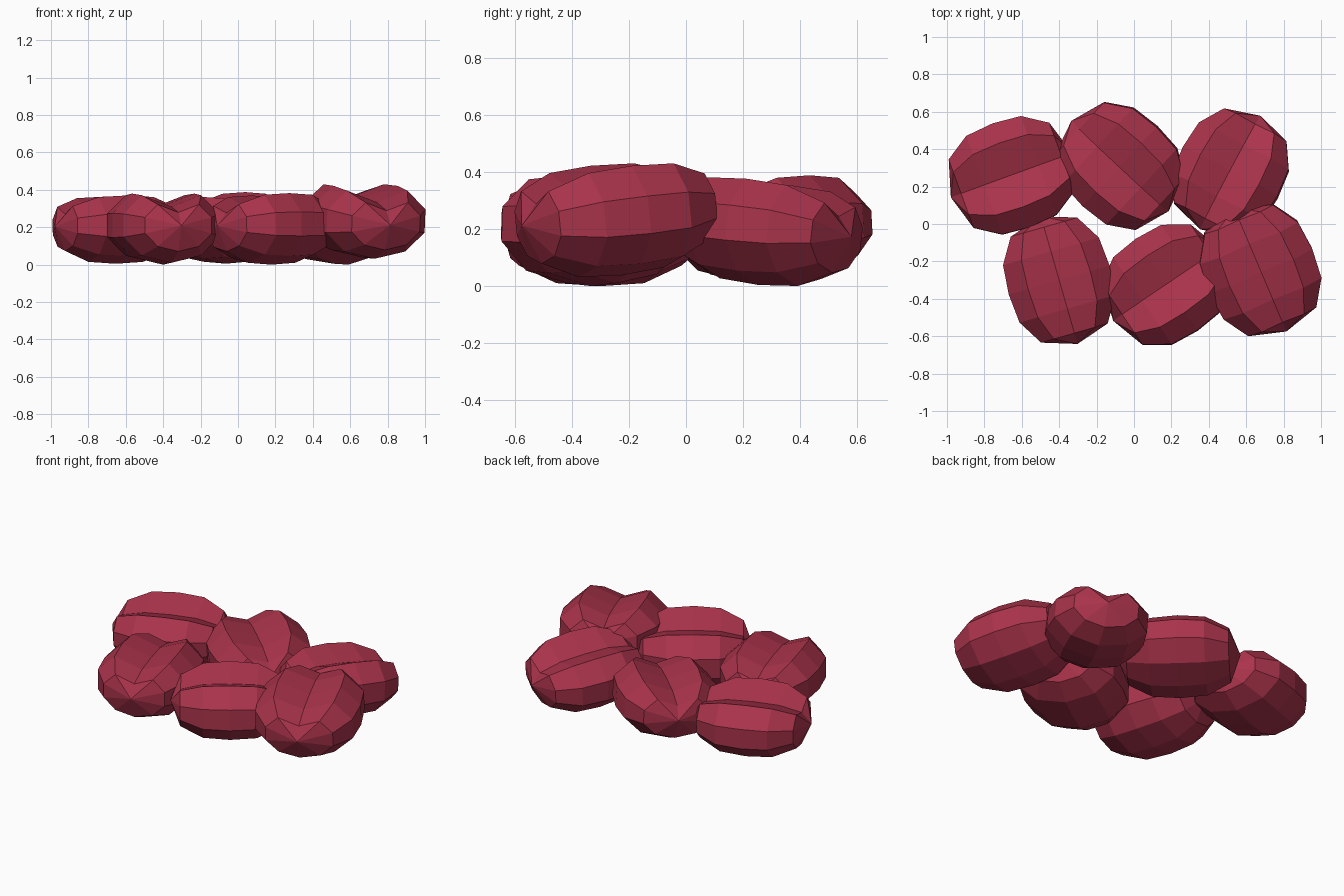
import bpy, bmesh
from math import sin, cos, pi, radians
from mathutils import Matrix, Vector

if "Cube" in bpy.data.objects:
    bpy.data.objects.remove(bpy.data.objects["Cube"])

red = bpy.data.materials.new("bean_red")
red.diffuse_color = (0.40, 0.033, 0.07, 1)
red.use_nodes = True
red.node_tree.nodes["Principled BSDF"].inputs["Base Color"].default_value = red.diffuse_color

SEGS = 10
# position along the bean and girth of each ring (fractions of half size)
RINGS = [(-0.83, 0.66), (-0.45, 0.95), (0, 1), (0.45, 0.95), (0.83, 0.66)]
GROOVE = 0.5  # height of the crease compared with a full oval


def bean(name, centre, half, heading, pitch=0, roll=0):
    """Faceted oval lofted along local x, with a crease along the top."""
    length, width, height = half
    bm = bmesh.new()
    loops = []
    for t, r in RINGS:
        loop = []
        for i in range(SEGS):
            a = pi / 2 + 2 * pi * i / SEGS  # first corner is the crease
            dip = GROOVE if i == 0 else 1
            loop.append(bm.verts.new((t * length, r * width * cos(a),
                                      r * height * sin(a) * dip)))
        loops.append(loop)
    for lo, hi in zip(loops, loops[1:]):
        for i in range(SEGS):
            j = (i + 1) % SEGS
            bm.faces.new((lo[i], lo[j], hi[j], hi[i]))
    # pointed fans close both ends
    for loop, x in ((loops[0], -length), (loops[-1], length)):
        tip = bm.verts.new((x, 0, 0))
        for i in range(SEGS):
            bm.faces.new((tip, loop[i], loop[(i + 1) % SEGS]))
    turn = (Matrix.Rotation(radians(heading), 4, 'Z')
            @ Matrix.Rotation(radians(-pitch), 4, 'Y')
            @ Matrix.Rotation(radians(roll), 4, 'X'))
    bm.transform(Matrix.Translation(Vector(centre)) @ turn)
    bmesh.ops.recalc_face_normals(bm, faces=bm.faces)
    mesh = bpy.data.meshes.new(name)
    bm.to_mesh(mesh)
    bm.free()
    mesh.materials.append(red)
    bpy.context.collection.objects.link(bpy.data.objects.new(name, mesh))


# back row, left to right
bean("bean_back_left", (-0.655, 0.26, 0.205), (0.345, 0.31, 0.20), 20, 0, -1)
bean("bean_back_middle", (-0.075, 0.31, 0.21), (0.355, 0.305, 0.205), -43, 0, 4)
bean("bean_back_right", (0.515, 0.275, 0.203), (0.345, 0.30, 0.20), 62, -5, -4)
# front row, left to right
bean("bean_front_left", (-0.40, -0.30, 0.21), (0.355, 0.295, 0.21), 106, 0, 0)
bean("bean_front_middle", (0.175, -0.325, 0.208), (0.345, 0.31, 0.208), 34, 0, -2)
bean("bean_front_right", (0.675, -0.245, 0.25), (0.36, 0.315, 0.213), 113, 6, 0)
